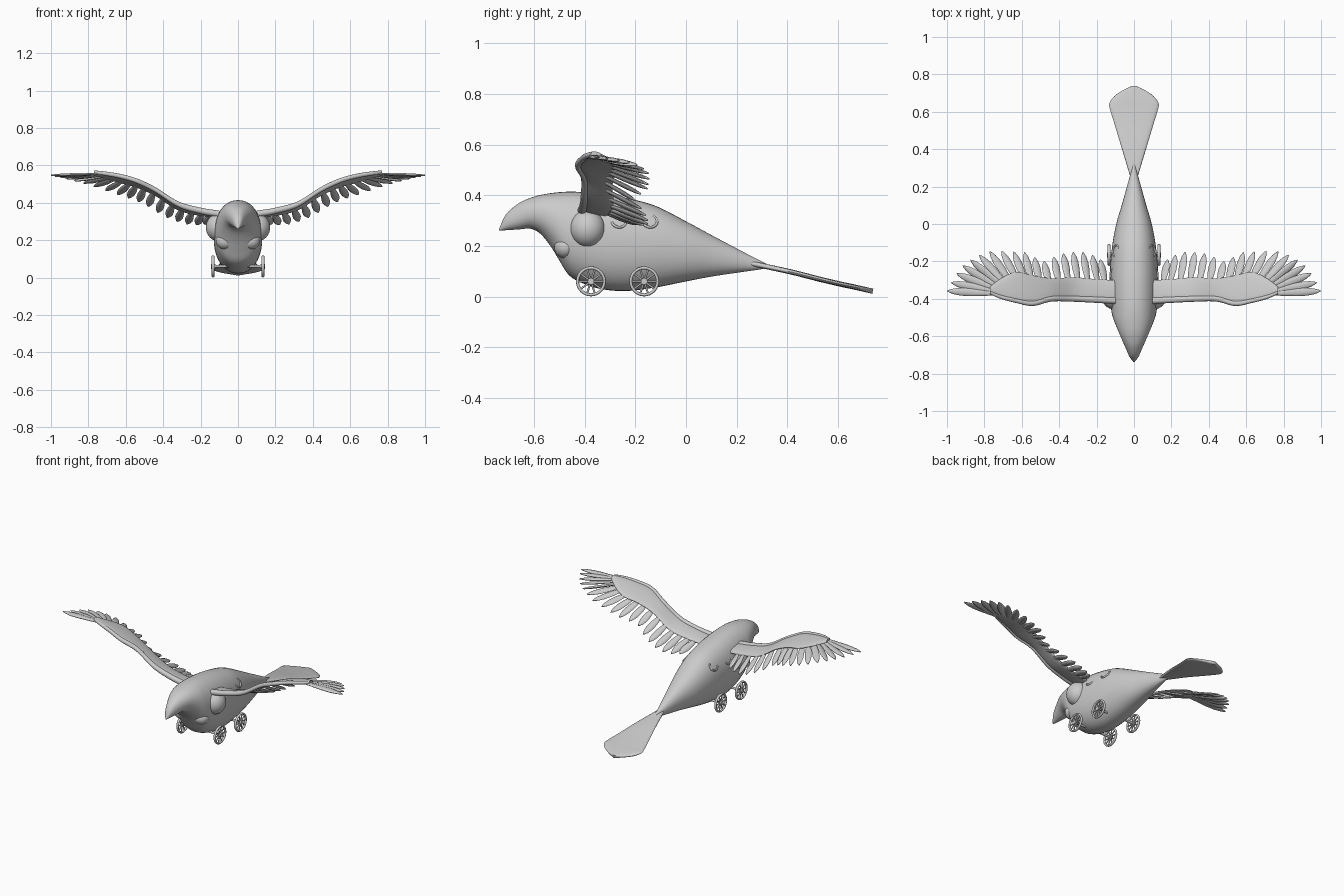
import bpy, bmesh, math
from mathutils import Vector, Matrix

if "Cube" in bpy.data.objects:
    bpy.data.objects.remove(bpy.data.objects["Cube"])


def spline(pts, u):
    """Catmull-Rom interpolation of tuples, u from 0 to 1."""
    n = len(pts) - 1
    i = min(int(u * n), n - 1)
    t = u * n - i
    p0, p1, p2, p3 = (pts[max(0, min(n, k))] for k in (i - 1, i, i + 1, i + 2))
    return [0.5 * (2 * b + (c - a) * t + (2 * a - 5 * b + 4 * c - d) * t * t
                   + (3 * b - a - 3 * c + d) * t ** 3) for a, b, c, d in zip(p0, p1, p2, p3)]


def finish(bm, name):
    bmesh.ops.recalc_face_normals(bm, faces=bm.faces)
    me = bpy.data.meshes.new(name)
    bm.to_mesh(me)
    bm.free()
    ob = bpy.data.objects.new(name, me)
    bpy.context.collection.objects.link(ob)
    bpy.ops.object.select_all(action='DESELECT')
    bpy.context.view_layer.objects.active = ob
    ob.select_set(True)
    bpy.ops.object.shade_smooth_by_angle(angle=math.radians(50))
    return ob


def add_loft(bm, rings):
    vs = [[bm.verts.new(p) for p in r] for r in rings]
    n = len(rings[0])
    for a, b in zip(vs, vs[1:]):
        for i in range(n):
            bm.faces.new((a[i], a[(i + 1) % n], b[(i + 1) % n], b[i]))
    bm.faces.new(vs[0])
    bm.faces.new(vs[-1])


def ring(c, a, b, n=16, e=1.0):
    """Ellipse around c with half-axis vectors a and b; e < 1 is boxier."""
    out = []
    for i in range(n):
        t = 2 * math.pi * i / n
        f = lambda v: math.copysign(abs(v) ** e, v)
        out.append(Vector(c) + Vector(a) * f(math.cos(t)) + Vector(b) * f(math.sin(t)))
    return out


def add_cylinder(bm, p, q, r, n=12):
    p, q = Vector(p), Vector(q)
    m = Matrix.Translation((p + q) / 2) @ (q - p).to_track_quat('Z', 'Y').to_matrix().to_4x4()
    bmesh.ops.create_cone(bm, cap_ends=True, segments=n, radius1=r, radius2=r,
                          depth=(q - p).length, matrix=m)


def add_torus(bm, c, normal, R, rt, depth, n=32, k=10):
    nrm = Vector(normal).normalized()
    u = nrm.orthogonal().normalized()
    w = nrm.cross(u)
    rows = []
    for i in range(n):
        t = 2 * math.pi * i / n
        d = u * math.cos(t) + w * math.sin(t)
        rows.append([bm.verts.new(p) for p in ring(Vector(c) + d * R, d * rt, nrm * depth, k)])
    for i in range(n):
        a, b = rows[i], rows[(i + 1) % n]
        for j in range(k):
            bm.faces.new((a[j], a[(j + 1) % k], b[(j + 1) % k], b[j]))


# Body with hooked beak: y, top z, bottom z, half width
BODY = [(-.737, .268, .260, .004), (-.71, .325, .262, .024), (-.66, .368, .265, .046),
        (-.615, .389, .268, .066), (-.575, .401, .248, .083), (-.535, .408, .200, .100),
        (-.50, .412, .143, .113), (-.465, .414, .088, .121), (-.42, .413, .058, .126),
        (-.34, .406, .031, .130), (-.24, .390, .022, .128), (-.12, .358, .036, .117),
        (0, .297, .060, .095), (.10, .243, .079, .066), (.20, .190, .094, .038),
        (.29, .143, .107, .013), (.335, .122, .116, .003)]
bm = bmesh.new()
rings = []
for i in range(81):
    y, zt, zb, w = spline(BODY, i / 80)
    rings.append(ring((0, y, (zt + zb) / 2), (w, 0, 0), (0, 0, (zt - zb) / 2), 40, .93))
add_loft(bm, rings)
finish(bm, "body")

# Tail fan: y, z, half width
TAIL = [(.26, .130, .022), (.30, .122, .034), (.42, .096, .070), (.53, .068, .103),
        (.62, .047, .130), (.65, .041, .130), (.69, .032, .098), (.725, .024, .040), (.737, .021, .008)]
bm = bmesh.new()
rings = []
for i in range(41):
    y, z, w = spline(TAIL, i / 40)
    rings.append(ring((0, y, z), (max(w, .004), 0, 0), (0, .002, .010), 20, .7))
add_loft(bm, rings)
finish(bm, "tail")

# Wing arm: x, leading y, trailing y, leading z, trailing z
WING = [(.10, -.41, -.30, .340, .325), (.20, -.405, -.295, .357, .335), (.32, -.400, -.285, .392, .365),
        (.44, -.400, -.290, .468, .440), (.54, -.425, -.275, .516, .485), (.63, -.410, -.257, .542, .510),
        (.71, -.390, -.290, .556, .535), (.77, -.365, -.335, .563, .555)]
# Flight feather roots and tips, from body to wing tip
ROOTS = [(.15, -.33, .335), (.22, -.33, .348), (.30, -.33, .372), (.38, -.33, .415), (.46, -.34, .468),
         (.53, -.34, .498), (.58, -.33, .515), (.64, -.33, .530), (.68, -.34, .540), (.71, -.35, .548),
         (.73, -.36, .553), (.74, -.372, .555)]
TIPS = [(.18, -.19, .285), (.25, -.155, .283), (.33, -.15, .302), (.41, -.168, .337), (.49, -.20, .385),
        (.57, -.155, .420), (.66, -.148, .448), (.76, -.145, .483), (.845, -.175, .510),
        (.912, -.22, .527), (.962, -.285, .538), (1.0, -.358, .547)]
COUNT = 18

for s, side in ((1, "right"), (-1, "left")):
    # Wing membrane
    bm = bmesh.new()
    rings = []
    for i in range(41):
        x, y0, y1, z0, z1 = spline(WING, i / 40)
        rings.append(ring((s * x, (y0 + y1) / 2, (z0 + z1) / 2),
                          (0, (y1 - y0) / 2, (z1 - z0) / 2), (0, 0, .012), 20, .85))
    add_loft(bm, rings)
    finish(bm, side + "_wing_arm")

    # Thick leading edge
    bm = bmesh.new()
    rings = []
    for i in range(41):
        x, y0, y1, z0, z1 = spline(WING, i / 40)
        r = .018 - .008 * i / 40
        rings.append(ring((s * x, y0, z0), (0, r, 0), (0, 0, r), 12))
    add_loft(bm, rings)
    finish(bm, side + "_wing_leading_edge")

    # Feathers fanned along the wing
    bm = bmesh.new()
    for k in range(COUNT):
        u = k / (COUNT - 1)
        a, b = Vector(spline(ROOTS, u)), Vector(spline(TIPS, u))
        a.x *= s
        b.x *= s
        d = (b - a).normalized()
        slope = Vector((s * .9, 0, .45 * (1 - u)))
        up = d.cross(slope if u < .75 else Vector((s * .5, .8, 0)))
        if abs(up.z) < .2:
            up = Vector((0, 0, 1))
        wide = d.cross(up).normalized()
        up = wide.cross(d).normalized()
        rings = []
        for t, w in ((0, .5), (.25, .75), (.5, 1), (.7, 1), (.85, .75), (.95, .38), (1, .06)):
            rings.append(ring(a.lerp(b, t), wide * .021 * w, up * .008 * (w * .7 + .3), 10))
        add_loft(bm, rings)
    finish(bm, side + "_feathers")

    # Shoulder bulge and chest lamp
    for part, c, r in (("shoulder", (.102, -.388, .268), (.070, .070, .074)),
                       ("chest_lamp", (.068, -.475, .195), (.050, .045, .045))):
        bm = bmesh.new()
        m = Matrix.Translation((s * c[0], c[1], c[2])) @ Matrix.Diagonal((*r, 1))
        bmesh.ops.create_uvsphere(bm, u_segments=28, v_segments=16, radius=1, matrix=m)
        finish(bm, side + "_" + part)

    # Round window frames on the upper flank
    bm = bmesh.new()
    for y, x in ((-.143, .096), (-.265, .108)):
        add_torus(bm, (s * x, y, .297), (s * .8, .12, .6), .029, .005, .006)
    finish(bm, side + "_window_frames")

    # Spoked wheels
    for y, end in ((-.375, "front"), (-.165, "rear")):
        bm = bmesh.new()
        c = Vector((s * .133, y, .060))
        add_torus(bm, c, (1, 0, 0), .053, .006, .008)
        add_cylinder(bm, c - Vector((.012, 0, 0)), c + Vector((.012, 0, 0)), .013, 16)
        for i in range(10):
            t = 2 * math.pi * i / 10
            add_cylinder(bm, c, c + Vector((0, math.cos(t), math.sin(t))) * .051, .0038, 8)
        finish(bm, side + "_" + end + "_wheel")

# Axles through the body
for y, end in ((-.375, "front"), (-.165, "rear")):
    bm = bmesh.new()
    add_cylinder(bm, (-.133, y, .060), (.133, y, .060), .007)
    finish(bm, end + "_axle")
